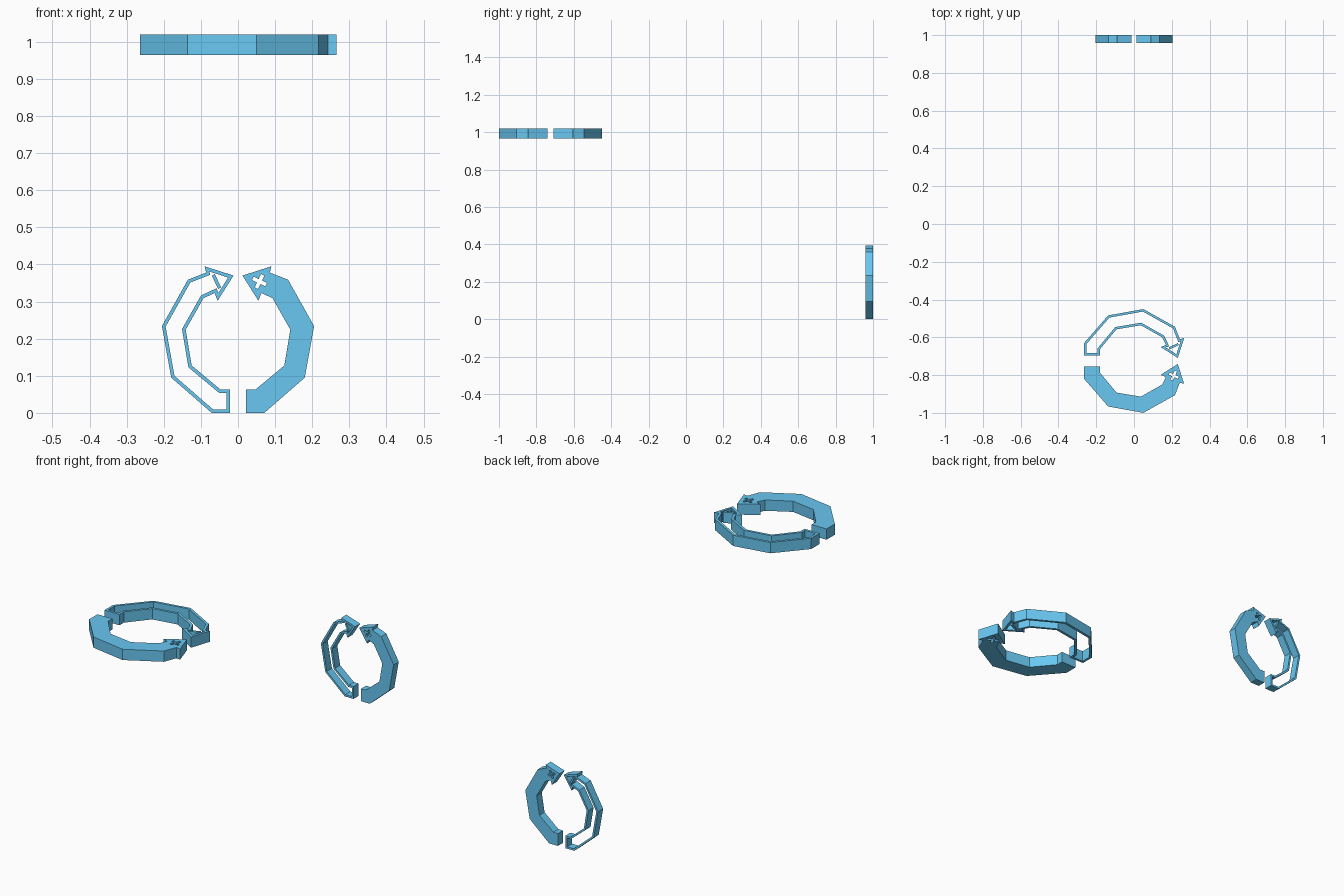
import bpy, bmesh
from math import cos, sin, radians, pi
from mathutils import Vector, Matrix

if "Cube" in bpy.data.objects:
    bpy.data.objects.remove(bpy.data.objects["Cube"])

WALL = 0.0095
HALF_DEPTH = 0.0205
SYMBOL = Vector((0.058, 0.354))
TILT = radians(65)

# Half-ring arrow outline, counterclockwise
ARROW = [Vector(p) for p in [
    (0.021, 0), (0.071, 0), (0.18, 0.095), (0.205, 0.234), (0.135, 0.359),
    (0.086, 0.378), (0.09, 0.395), (0.012, 0.37), (0.055, 0.302),
    (0.063, 0.323), (0.093, 0.309), (0.141, 0.224), (0.125, 0.128),
    (0.047, 0.063), (0.021, 0.063)]]

blue = bpy.data.materials.new("blue")
blue.diffuse_color = (0.14, 0.57, 0.88, 1)
blue.use_nodes = True
blue.node_tree.nodes["Principled BSDF"].inputs["Base Color"].default_value = blue.diffuse_color


def inset(pts, w):
    """Mitred inward offset of a counterclockwise outline."""
    out = []
    for i, p in enumerate(pts):
        a = (p - pts[i - 1]).normalized()
        b = (pts[(i + 1) % len(pts)] - p).normalized()
        na, nb = Vector((-a.y, a.x)), Vector((-b.y, b.x))
        out.append(p + (na + nb) * (w / (1 + na.dot(nb))))
    return out


def place(pts):
    """Rotate a symbol by the head tilt and move it onto the head."""
    c, s = cos(TILT), sin(TILT)
    return [SYMBOL + Vector((x * c - y * s, x * s + y * c)) for x, y in pts]


def plus(r, h):
    return place([(r, -h), (r, h), (h, h), (h, r), (-h, r), (-h, h),
                  (-r, h), (-r, -h), (-h, -h), (-h, -r), (h, -r), (h, -h)])


def minus(r, h):
    return place([(-r, -h), (r, -h), (r, h), (-r, h)])


def plate(name, loops, matrix, mirror=False):
    """Extruded flat plate; loops inside the first one become holes."""
    cu = bpy.data.curves.new(name, 'CURVE')
    cu.dimensions = '2D'
    cu.fill_mode = 'BOTH'
    cu.extrude = HALF_DEPTH
    for pts in loops:
        sp = cu.splines.new('POLY')
        sp.points.add(len(pts) - 1)
        for q, p in zip(sp.points, pts):
            q.co = (-p.x if mirror else p.x, p.y, 0, 1)
        sp.use_cyclic_u = True
    tmp = bpy.data.objects.new(name + "_curve", cu)
    bpy.context.collection.objects.link(tmp)
    dg = bpy.context.evaluated_depsgraph_get()
    me = bpy.data.meshes.new_from_object(tmp.evaluated_get(dg))
    bpy.data.objects.remove(tmp)
    bm = bmesh.new()
    bm.from_mesh(me)
    bmesh.ops.remove_doubles(bm, verts=bm.verts, dist=1e-5)
    bmesh.ops.transform(bm, matrix=matrix, verts=bm.verts)
    bmesh.ops.recalc_face_normals(bm, faces=bm.faces)
    for f in bm.faces:
        f.smooth = False
    bm.to_mesh(me)
    bm.free()
    me.name = name
    me.materials.clear()
    me.materials.append(blue)
    ob = bpy.data.objects.new(name, me)
    bpy.context.collection.objects.link(ob)


# Upright ring at the back, larger flat ring hovering at the front
upright = Matrix.Translation((0, 0.9795, 0)) @ Matrix.Rotation(pi / 2, 4, 'X')
flat = (Matrix.Translation((-0.264, -0.725, 0.9925))
        @ Matrix.Rotation(-pi / 2, 4, 'Z') @ Matrix.Scale(1.34, 4))

for prefix, m in (("upright", upright), ("flat", flat)):
    # Solid arrow with plus-shaped cutout
    plate(prefix + "_solid_arrow", [ARROW, plus(0.02, 0.005)], m)
    # Hollow arrow frame with a free minus bar in its head
    plate(prefix + "_hollow_arrow", [ARROW, inset(ARROW, WALL)], m, True)
    plate(prefix + "_minus_bar", [minus(0.02, 0.0045)], m, True)
